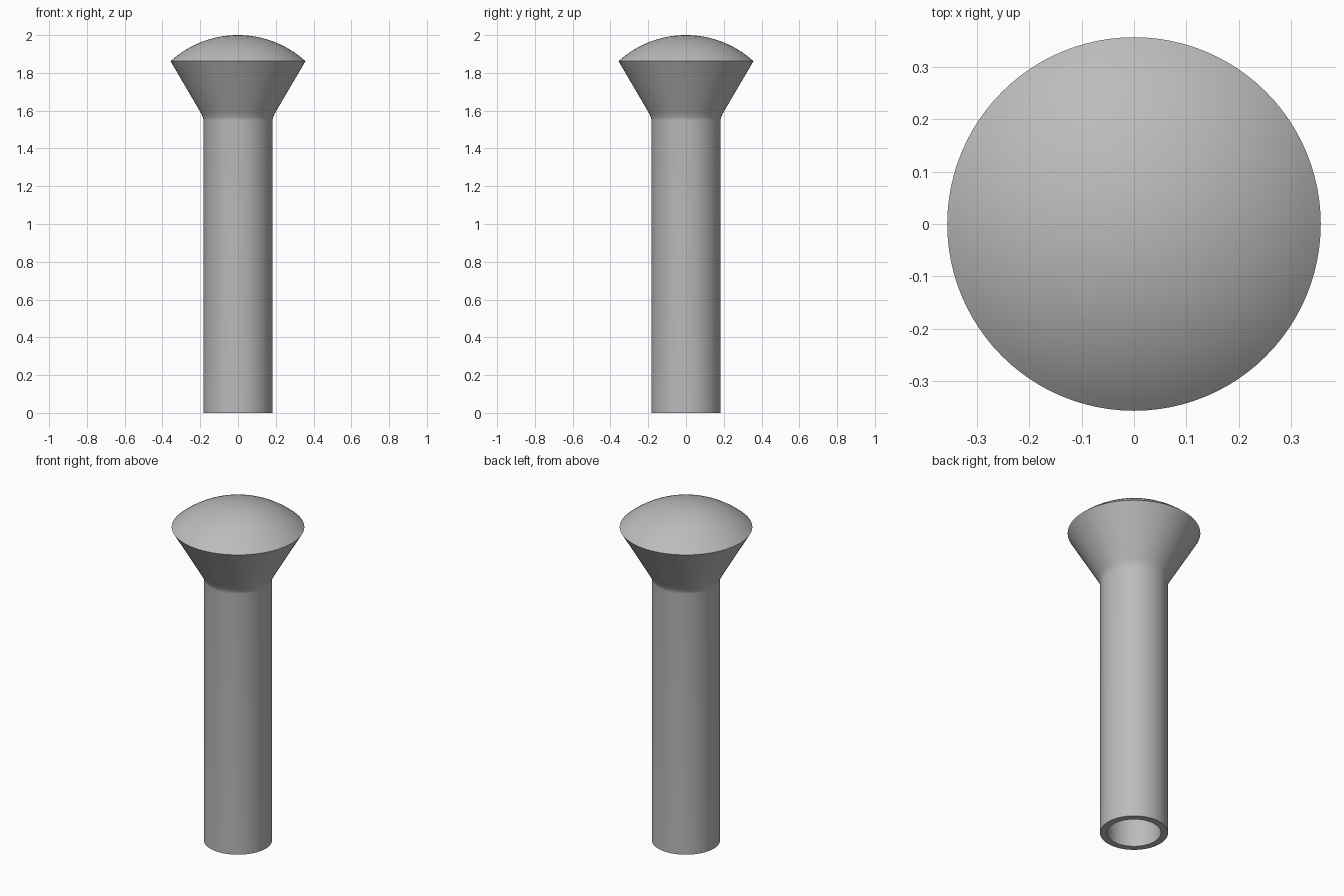
import bpy, bmesh, math
from mathutils import Vector

cube = bpy.data.objects.get("Cube")
if cube:
    bpy.data.objects.remove(cube, do_unlink=True)

# Plain grey metal
metal = bpy.data.materials.new("grey metal")
metal.use_nodes = True
grey = (0.5, 0.5, 0.5, 1)
metal.diffuse_color = grey
metal.node_tree.nodes["Principled BSDF"].inputs["Base Color"].default_value = grey

SHANK, BORE, RIM = 0.183, 0.145, 0.357
RIM_Z, TOP_Z, NECK_Z = 1.862, 2.0, 1.565
BORE_DEPTH = 0.42


def lathe(name, profile, sides=96):
    """Spin an (r, z) profile around the z axis into a smooth shaded solid."""
    bm = bmesh.new()
    verts = [bm.verts.new((r, 0, z)) for r, z in profile]
    edges = [bm.edges.new(pair) for pair in zip(verts, verts[1:])]
    bmesh.ops.spin(bm, geom=verts + edges, axis=(0, 0, 1), cent=(0, 0, 0),
                   angle=math.tau, steps=sides)
    bmesh.ops.remove_doubles(bm, verts=bm.verts, dist=1e-4)
    bmesh.ops.recalc_face_normals(bm, faces=bm.faces)
    mesh = bpy.data.meshes.new(name)
    bm.to_mesh(mesh)
    bm.free()
    mesh.materials.append(metal)
    obj = bpy.data.objects.new(name, mesh)
    bpy.context.collection.objects.link(obj)
    bpy.ops.object.select_all(action='DESELECT')
    obj.select_set(True)
    bpy.context.view_layer.objects.active = obj
    bpy.ops.object.shade_smooth_by_angle(angle=math.radians(25))
    return obj


# Blind hole in the foot, then the shank wall
profile = [(0, BORE_DEPTH), (BORE, BORE_DEPTH), (BORE, 0), (SHANK, 0)]

# Small rounded neck between shank and flared head
neck, rim = Vector((SHANK, NECK_Z)), Vector((RIM, RIM_Z))
start = neck - Vector((0, 0.015))
end = neck + (rim - neck).normalized() * 0.04
for i in range(7):
    t = i / 6
    profile.append(tuple(start * (1 - t) ** 2 + neck * 2 * t * (1 - t) + end * t * t))

# Shallow domed cap, a slice of a sphere
height = TOP_Z - RIM_Z
radius = (RIM ** 2 + height ** 2) / (2 * height)
sweep = math.asin(RIM / radius)
for i in range(17):
    a = sweep * (1 - i / 16)
    profile.append((radius * math.sin(a), TOP_Z - radius + radius * math.cos(a)))

lathe("rivet", profile)
